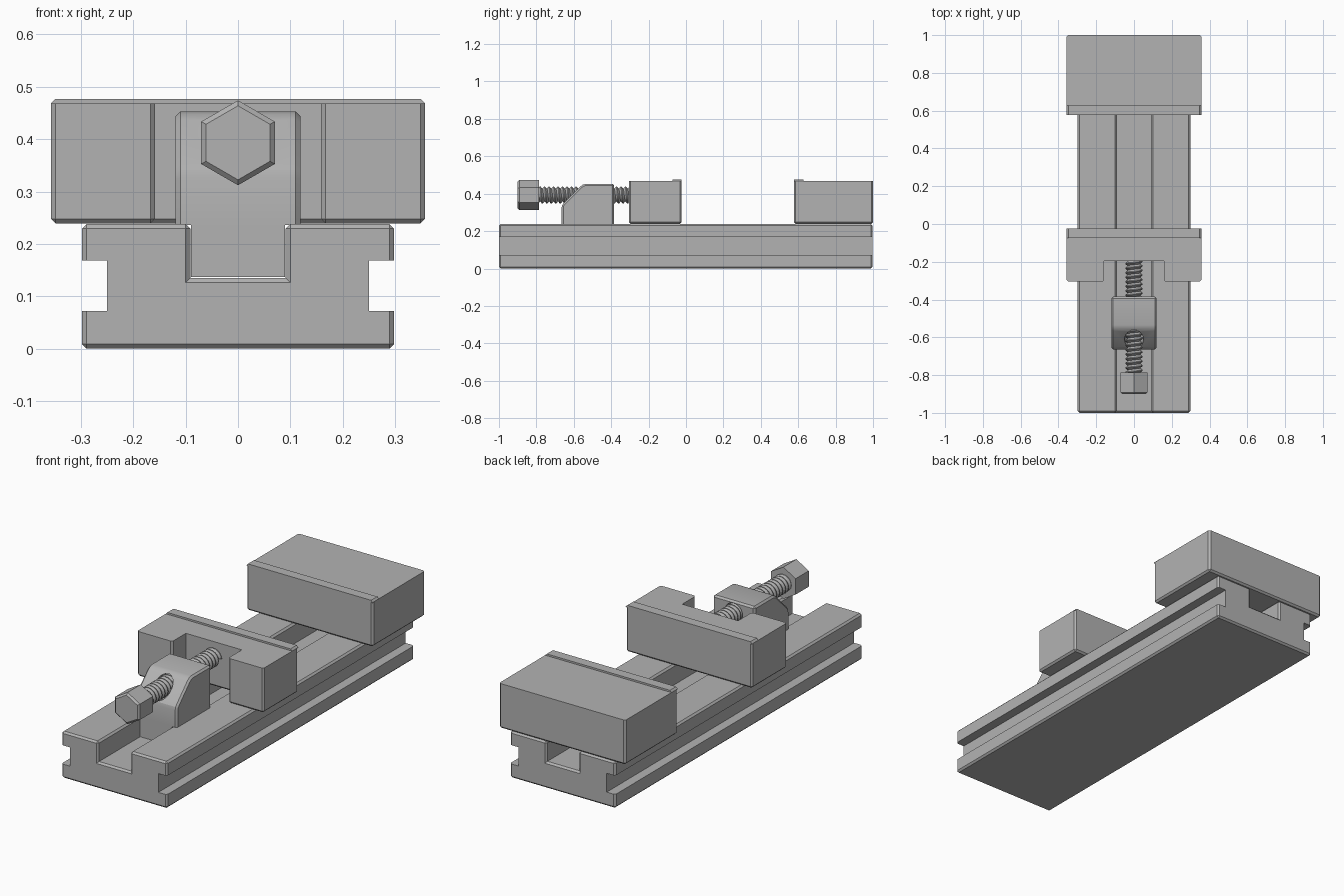
import bpy, bmesh, math
from mathutils import Matrix, Vector

cube = bpy.data.objects.get("Cube")
if cube:
    bpy.data.objects.remove(cube, do_unlink=True)

GREY = (0.45, 0.45, 0.45, 1)
steel = bpy.data.materials.new("steel_grey")
steel.use_nodes = True
steel.diffuse_color = GREY
steel.node_tree.nodes["Principled BSDF"].inputs["Base Color"].default_value = GREY

CHAMFER = 0.009
SCREW_Z = 0.393


def finish(bm, name):
    mesh = bpy.data.meshes.new(name)
    bm.to_mesh(mesh)
    bm.free()
    mesh.materials.append(steel)
    obj = bpy.data.objects.new(name, mesh)
    bpy.context.collection.objects.link(obj)
    return obj


def prism(name, outline, axis, lo, hi, rule=None):
    """Extrude an outline along an axis; chamfer convex edges that pass the rule."""
    place = {"x": lambda a, b: (lo, a, b),
             "y": lambda a, b: (a, lo, b),
             "z": lambda a, b: (a, b, lo)}[axis]
    bm = bmesh.new()
    face = bm.faces.new([bm.verts.new(place(a, b)) for a, b in outline])
    top = bmesh.ops.extrude_face_region(bm, geom=[face])["geom"]
    shift = Vector([hi - lo if axis == k else 0 for k in "xyz"])
    bmesh.ops.translate(bm, vec=shift, verts=[v for v in top if isinstance(v, bmesh.types.BMVert)])
    bmesh.ops.recalc_face_normals(bm, faces=bm.faces)
    if rule:
        edges = [e for e in bm.edges if e.calc_face_angle_signed() > math.radians(35)
                 and rule((e.verts[0].co + e.verts[1].co) / 2)]
        bmesh.ops.bevel(bm, geom=edges, offset=CHAMFER, offset_type="OFFSET",
                        segments=1, affect="EDGES", clamp_overlap=True)
    return finish(bm, name)


def rect(a0, a1, b0, b1):
    return [(a0, b0), (a1, b0), (a1, b1), (a0, b1)]


def cut(obj, cutter):
    mod = obj.modifiers.new("cut", "BOOLEAN")
    mod.operation = "DIFFERENCE"
    mod.solver = "EXACT"
    mod.object = cutter
    bpy.context.view_layer.objects.active = obj
    bpy.ops.object.modifier_apply(modifier=mod.name)
    bpy.data.objects.remove(cutter, do_unlink=True)


def smooth(obj, degrees):
    bpy.ops.object.select_all(action="DESELECT")
    obj.select_set(True)
    bpy.context.view_layer.objects.active = obj
    bpy.ops.object.shade_smooth_by_angle(angle=math.radians(degrees))


# Bed: channel section with a side groove on each flank
bed_outline = [(-0.298, 0), (0.298, 0), (0.298, 0.238), (0.091, 0.238),
               (0.091, 0.135), (-0.091, 0.135), (-0.091, 0.238), (-0.298, 0.238)]
bed = prism("bed", bed_outline, "y", -1, 0.997, lambda c: True)
for side in (-1, 1):
    cut(bed, prism("groove_cutter", rect(side * 0.25, side * 0.4, 0.072, 0.168), "y", -1.2, 1.2))

# Jaws: chamfered below and on the corners, flat on top
JAW_X, JAW_Z, JAW_TOP = 0.357, 0.239, 0.468
below_top = lambda c: c.z < JAW_TOP - 0.01
prism("fixed_jaw", rect(-JAW_X, JAW_X, 0.577, 1), "z", JAW_Z, JAW_TOP, below_top)
jaw_outline = [(-JAW_X, -0.305), (-0.158, -0.305), (-0.158, -0.195), (0.158, -0.195),
               (0.158, -0.305), (JAW_X, -0.305), (JAW_X, -0.023), (-JAW_X, -0.023)]
prism("moving_jaw", jaw_outline, "z", JAW_Z, JAW_TOP, below_top)

# Raised lips along the gripping edges
lip = [(-JAW_X, JAW_TOP - 0.002), (JAW_X, JAW_TOP - 0.002), (JAW_X, JAW_TOP),
       (JAW_X - 0.009, 0.477), (-JAW_X + 0.009, 0.477), (-JAW_X, JAW_TOP)]
prism("fixed_jaw_lip", lip, "y", 0.577, 0.627)
prism("moving_jaw_lip", lip, "y", -0.073, -0.023)

# Screw carriage: sloped nut block with softened bends and a bore
block_outline = [(-0.385, 0.236), (-0.385, 0.453), (-0.535, 0.453), (-0.552, 0.448),
                 (-0.566, 0.438), (-0.652, 0.352), (-0.661, 0.341), (-0.665, 0.325),
                 (-0.665, 0.236)]
block = prism("screw_carriage", block_outline, "x", -0.119, 0.119, lambda c: c.z > 0.24)
bore = bmesh.new()
bmesh.ops.create_cone(bore, cap_ends=True, segments=32, radius1=0.05, radius2=0.05, depth=0.6,
                      matrix=Matrix.Translation((0, -0.52, SCREW_Z)) @ Matrix.Rotation(math.pi / 2, 4, "X"))
cut(block, finish(bore, "bore_cutter"))
smooth(block, 25)
prism("carriage_tongue", rect(-0.09, 0.09, 0.137, 0.24), "y", -0.663, -0.387)

# Threaded rod: one tooth swept along a helix
PITCH, TURNS, STEPS = 0.024, 25, 20
bm = bmesh.new()
tooth = [bm.verts.new((r, -0.81 + t * PITCH, SCREW_Z))
         for r, t in ((0.034, 0), (0.046, 0.42), (0.046, 0.58), (0.034, 1))]
sides = [bm.edges.new(pair) for pair in zip(tooth, tooth[1:])]
bmesh.ops.spin(bm, geom=tooth + sides, cent=(0, 0, SCREW_Z), axis=(0, 1, 0),
               dvec=(0, PITCH / STEPS, 0), angle=math.tau * TURNS, steps=STEPS * TURNS)
bmesh.ops.remove_doubles(bm, verts=bm.verts, dist=0.0002)
bmesh.ops.recalc_face_normals(bm, faces=bm.faces)
smooth(finish(bm, "threaded_rod"), 30)

# Hexagonal head, chamfered at the front
hexagon = [(0.081 * math.sin(k * math.pi / 3), SCREW_Z + 0.081 * math.cos(k * math.pi / 3))
           for k in range(6)]
prism("screw_head", hexagon, "y", -0.9, -0.785, lambda c: c.y < -0.89)
